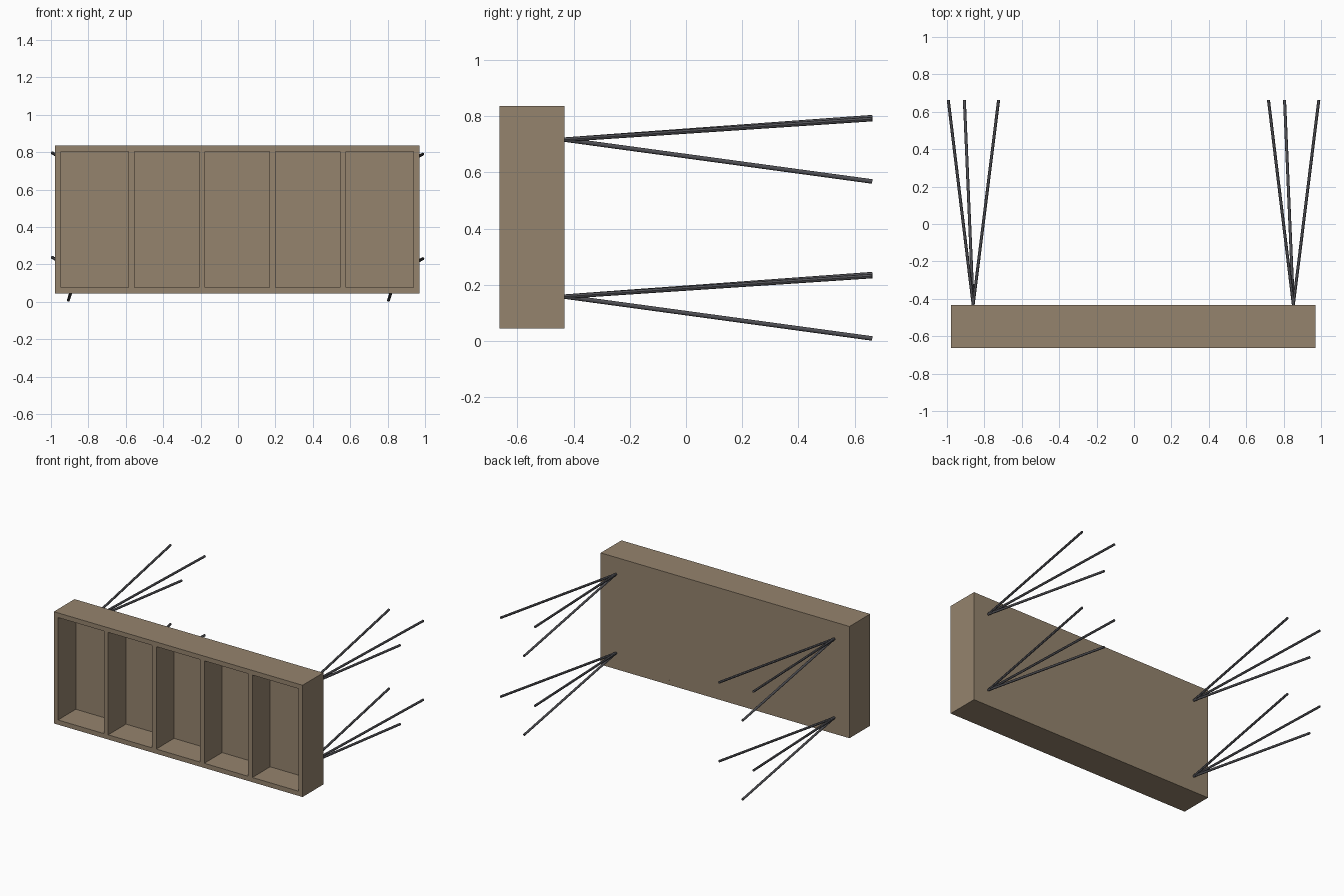
import bpy
from mathutils import Vector

if "Cube" in bpy.data.objects:
    bpy.data.objects.remove(bpy.data.objects["Cube"])


def material(name, rgb):
    m = bpy.data.materials.new(name)
    m.diffuse_color = (*rgb, 1)
    m.use_nodes = True
    m.node_tree.nodes["Principled BSDF"].inputs["Base Color"].default_value = m.diffuse_color
    return m


WOOD = material("brown_wood", (0.30, 0.23, 0.155))
METAL = material("dark_metal", (0.08, 0.08, 0.09))


def box(name, x0, x1, y0, y1, z0, z1):
    bpy.ops.mesh.primitive_cube_add(
        size=1, location=((x0 + x1) / 2, (y0 + y1) / 2, (z0 + z1) / 2))
    ob = bpy.context.object
    ob.name = name
    ob.scale = (x1 - x0, y1 - y0, z1 - z0)
    bpy.ops.object.transform_apply(location=False, rotation=False, scale=True)
    ob.data.materials.append(WOOD)


def rod(name, a, b, r):
    a, b = Vector(a), Vector(b)
    bpy.ops.mesh.primitive_cylinder_add(
        vertices=12, radius=r, depth=(b - a).length, location=(a + b) / 2)
    ob = bpy.context.object
    ob.name = name
    ob.rotation_euler = (b - a).to_track_quat('Z', 'Y').to_euler()
    ob.data.materials.append(METAL)
    bpy.ops.object.shade_smooth_by_angle()


CX = -0.004                      # cabinet centre
X0, X1 = CX - 0.975, CX + 0.975
Y0, Y1 = -0.664, -0.432
Z0, Z1 = 0.044, 0.836
T = 0.033                        # board thickness

# Outer case, open at the front
box("bottom_board", X0, X1, Y0, Y1, Z0, Z0 + T)
box("top_board", X0, X1, Y0, Y1, Z1 - T, Z1)
box("left_side", X0, X0 + T, Y0, Y1, Z0 + T, Z1 - T)
box("right_side", X1 - T, X1, Y0, Y1, Z0 + T, Z1 - T)
box("back_panel", X0 + T, X1 - T, Y1 - T, Y1, Z0 + T, Z1 - T)

# Four dividers splitting the inside into five bays
bay = (X1 - X0 - 2 * T) / 5
for i in range(1, 5):
    x = X0 + T + bay * i
    box(f"divider_{i}", x - T / 2, x + T / 2, Y0, Y1 - T, Z0 + T, Z1 - T)

# Four hairpin legs, each three rods splaying from one point on the back
SPLAY = [(-0.133, 0.080), (-0.047, -0.149), (0.136, 0.073)]
for side, x in (("left", CX - 0.856), ("right", CX + 0.856)):
    for level, z in (("lower", 0.158), ("upper", 0.717)):
        for k, (dx, dz) in enumerate(SPLAY):
            rod(f"{side}_{level}_leg_rod_{k + 1}",
                (x, Y1, z), (x + dx, 0.663, z + dz), 0.008)
